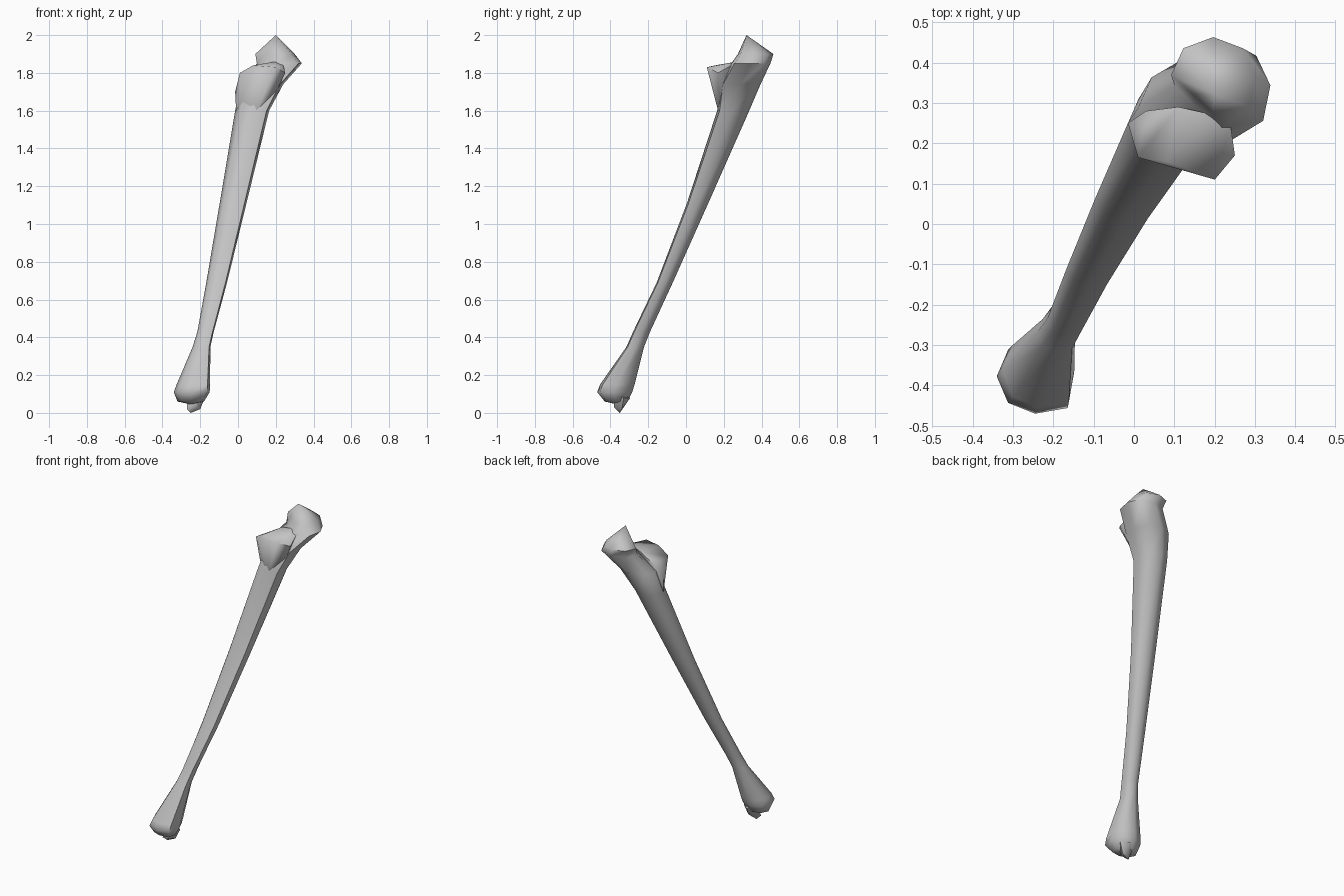
import bpy, bmesh, math

cube = bpy.data.objects.get("Cube")
if cube:
    bpy.data.objects.remove(cube)

mat = bpy.data.materials.new("bone_grey")
mat.use_nodes = True
colour = (0.55, 0.55, 0.55, 1)
mat.diffuse_color = colour
mat.node_tree.nodes["Principled BSDF"].inputs["Base Color"].default_value = colour


def finish(name, bm):
    bmesh.ops.recalc_face_normals(bm, faces=bm.faces)
    mesh = bpy.data.meshes.new(name)
    bm.to_mesh(mesh)
    bm.free()
    mesh.materials.append(mat)
    obj = bpy.data.objects.new(name, mesh)
    bpy.context.collection.objects.link(obj)
    bpy.ops.object.select_all(action='DESELECT')
    obj.select_set(True)
    bpy.context.view_layer.objects.active = obj
    bpy.ops.object.shade_smooth_by_angle(angle=math.radians(65))


def loft(name, sections, bottom, top, sides=8):
    """Skin level sections (z, x min, x max, y min, y max, size of the -x -y corner)."""
    bm = bmesh.new()
    rings = []
    for z, x0, x1, y0, y1, corner in sections:
        ring = []
        for i in range(sides):
            a = math.tau * i / sides
            # the -x -y corner is cut back at the hook, the +x -y corner is squarer
            r = {5: corner, 7: 1.2}.get(i, 1)
            ring.append(bm.verts.new(((x0 + x1) / 2 + r * (x1 - x0) / 2 * math.cos(a),
                                      (y0 + y1) / 2 + r * (y1 - y0) / 2 * math.sin(a), z)))
        rings.append(ring)
    tips = bm.verts.new(bottom), bm.verts.new(top)
    for i in range(sides):
        j = (i + 1) % sides
        for low, high in zip(rings, rings[1:]):
            bm.faces.new((low[i], low[j], high[j], high[i]))
        bm.faces.new((tips[0], rings[0][j], rings[0][i]))
        bm.faces.new((tips[1], rings[-1][i], rings[-1][j]))
    finish(name, bm)


def hull(name, points):
    bm = bmesh.new()
    for p in points:
        bm.verts.new(p)
    result = bmesh.ops.convex_hull(bm, input=bm.verts)
    bmesh.ops.delete(bm, geom=list({v for v in result["geom_interior"] + result["geom_unused"]
                                    if isinstance(v, bmesh.types.BMVert)}), context='VERTS')
    finish(name, bm)


# Long shaft running up into the hooked upper head
loft("shaft_and_head", [
    (0.06, -0.32, -0.18, -0.43, -0.31, 1),
    (0.11, -0.34, -0.15, -0.47, -0.285, 1),
    (0.15, -0.325, -0.148, -0.455, -0.272, 1),
    (0.35, -0.24, -0.146, -0.315, -0.222, 1),
    (0.43, -0.215, -0.128, -0.28, -0.19, 1),
    (0.69, -0.168, -0.058, -0.155, -0.07, 1),
    (1.11, -0.097, 0.045, 0.005, 0.118, 1),
    (1.60, -0.015, 0.165, 0.165, 0.335, 1),
    (1.74, 0.01, 0.24, 0.18, 0.395, 0.9),
    (1.85, 0.10, 0.338, 0.24, 0.447, 0.75),
    (1.90, 0.092, 0.30, 0.275, 0.463, 0.7),
], (-0.25, -0.365, 0.045), (0.20, 0.32, 2.0))

# Forward shelf flaring out of the shaft below the notch
hull("front_shelf", [
    (0.01, 0.165, 1.80), (0.08, 0.155, 1.84), (0.20, 0.11, 1.83),
    (0.25, 0.17, 1.80), (0.24, 0.24, 1.84), (0.20, 0.27, 1.86),
    (0.11, 0.29, 1.84), (0.03, 0.28, 1.78), (-0.015, 0.25, 1.70),
    (0.10, 0.163, 1.68), (-0.01, 0.24, 1.60), (0.08, 0.18, 1.56),
    (0.155, 0.22, 1.60),
])

# Blunt point at the lower end
hull("lower_point", [
    (-0.27, -0.37, 0.02), (-0.25, -0.35, 0.0), (-0.20, -0.34, 0.02),
    (-0.22, -0.38, 0.03), (-0.175, -0.33, 0.08), (-0.22, -0.295, 0.08),
    (-0.27, -0.33, 0.08), (-0.20, -0.38, 0.10),
])
